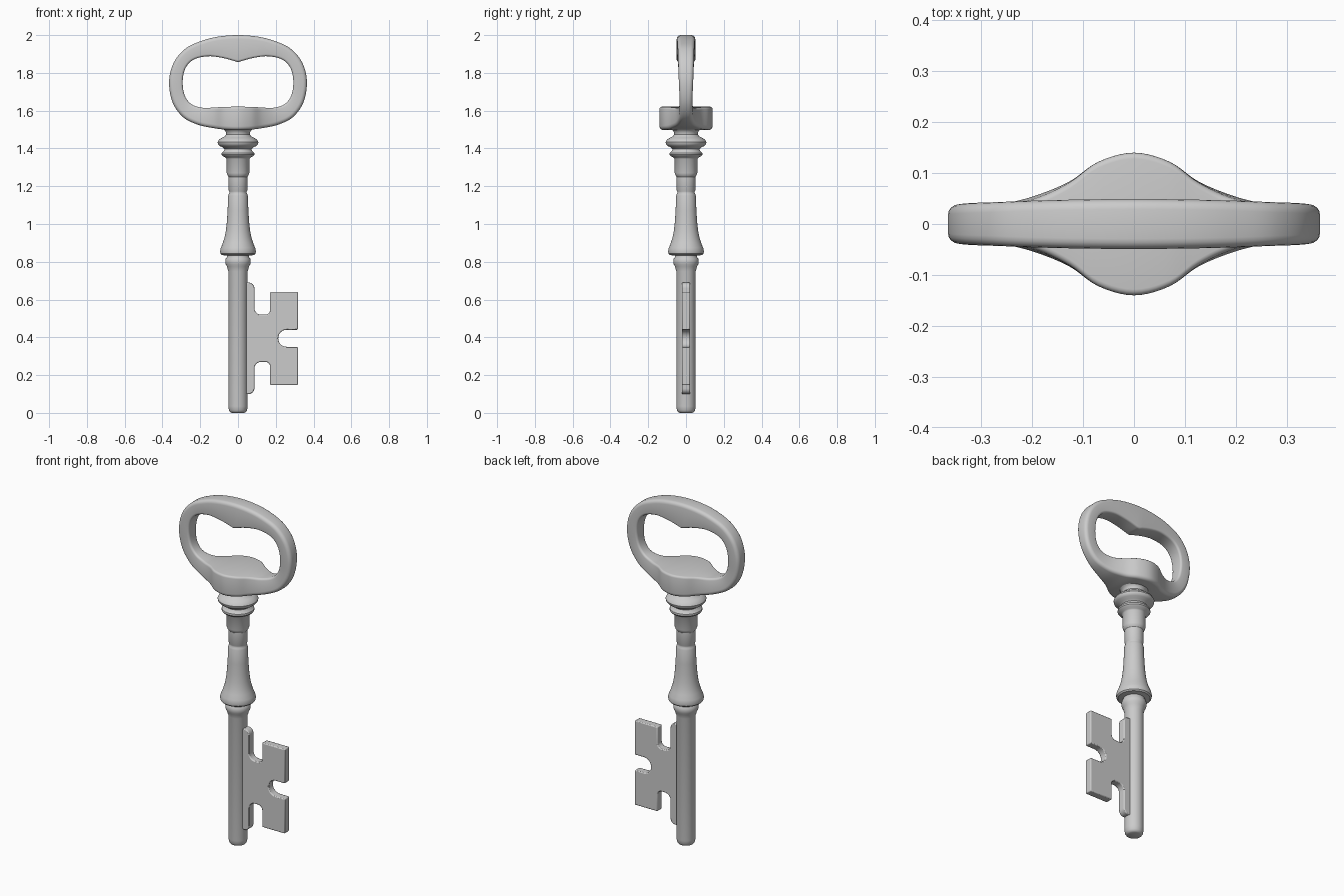
import bpy, bmesh, math
from mathutils import Vector

if "Cube" in bpy.data.objects:
    bpy.data.objects.remove(bpy.data.objects["Cube"])


def finish(bm, name, angle=35):
    bmesh.ops.recalc_face_normals(bm, faces=bm.faces)
    me = bpy.data.meshes.new(name)
    bm.to_mesh(me)
    bm.free()
    ob = bpy.data.objects.new(name, me)
    bpy.context.collection.objects.link(ob)
    bpy.ops.object.select_all(action='DESELECT')
    bpy.context.view_layer.objects.active = ob
    ob.select_set(True)
    bpy.ops.object.shade_smooth_by_angle(angle=math.radians(angle))
    return ob


def skin(bm, rings, closed):
    """Quads between successive rings of vertices."""
    n = len(rings[0])
    last = len(rings) if closed else len(rings) - 1
    for i in range(last):
        a, b = rings[i], rings[(i + 1) % len(rings)]
        for j in range(n):
            k = (j + 1) % n
            bm.faces.new((a[j], a[k], b[k], b[j]))


def lathe(name, profile, seg=48):
    bm = bmesh.new()
    rings = []
    for r, z in profile:
        rings.append([bm.verts.new((r * math.cos(2 * math.pi * j / seg),
                                    r * math.sin(2 * math.pi * j / seg), z)) for j in range(seg)])
    skin(bm, rings, False)
    bm.faces.new(rings[0])
    bm.faces.new(rings[-1])
    return finish(bm, name)


def catmull(a, b, c, d, t):
    return 0.5 * (2 * b + (c - a) * t + (2 * a - 5 * b + 4 * c - d) * t * t
                  + (3 * b - a - 3 * c + d) * t ** 3)


def fillet(points, steps=6):
    """Round each (x, z, radius) corner of an outline."""
    out = []
    for i, (x, z, r) in enumerate(points):
        p = Vector((x, z))
        if r == 0:
            out.append(p)
            continue
        u = (Vector(points[i - 1][:2]) - p).normalized() * r
        v = (Vector(points[(i + 1) % len(points)][:2]) - p).normalized() * r
        for s in range(steps + 1):
            t = s / steps * math.pi / 2
            out.append(p + u * (1 - math.sin(t)) + v * (1 - math.cos(t)))
    return out


# Turned shaft with its collars
lathe("shaft", [
    (0.034, 0), (0.042, 0.004), (0.048, 0.014), (0.051, 0.035), (0.051, 0.75),
    (0.055, 0.762), (0.058, 0.775), (0.065, 0.787), (0.067, 0.802), (0.065, 0.816),
    (0.058, 0.826), (0.058, 0.832), (0.086, 0.836), (0.093, 0.843), (0.095, 0.856),
    (0.091, 0.874), (0.080, 0.90), (0.071, 0.93), (0.064, 0.965), (0.059, 1.01),
    (0.055, 1.07), (0.052, 1.15), (0.049, 1.158), (0.046, 1.165), (0.046, 1.172),
    (0.050, 1.18), (0.050, 1.25), (0.056, 1.258), (0.060, 1.27), (0.061, 1.345),
    (0.066, 1.352), (0.080, 1.358), (0.087, 1.367), (0.086, 1.377), (0.076, 1.386),
    (0.071, 1.396), (0.080, 1.405), (0.097, 1.413), (0.106, 1.423), (0.108, 1.433),
    (0.102, 1.445), (0.086, 1.456), (0.070, 1.464), (0.063, 1.475), (0.064, 1.487),
    (0.072, 1.497), (0.080, 1.503), (0.080, 1.53)])

# Bow: half outline stations, top to bottom (outer x, outer z, inner x, inner z, half depth)
stations = [
    (0.00, 2.000, 0.00, 1.857, 0.049), (0.11, 1.991, 0.08, 1.879, 0.048),
    (0.20, 1.967, 0.16, 1.888, 0.046), (0.28, 1.927, 0.235, 1.870, 0.043),
    (0.34, 1.855, 0.278, 1.825, 0.041), (0.365, 1.755, 0.293, 1.755, 0.038),
    (0.347, 1.645, 0.282, 1.680, 0.034), (0.29, 1.565, 0.245, 1.633, 0.036),
    (0.21, 1.525, 0.185, 1.615, 0.052), (0.13, 1.508, 0.125, 1.617, 0.082),
    (0.07, 1.500, 0.07, 1.620, 0.122), (0.00, 1.497, 0.00, 1.621, 0.140)]
P = [Vector(s) for s in stations]
P = [s.to_tuple() for s in P]
mirror = lambda s: (-s[0], s[1], -s[2], s[3], s[4])
first = list(mirror(P[1]))
first[2:4] = [2 * P[0][k] - P[1][k] for k in (2, 3)]
first[3] = 2 * P[0][3] - P[1][3]          # keeps the pointed dip inside the top
Q = [tuple(first)] + P + [mirror(P[-2])]
half = []
STEPS = 5
for i in range(1, len(Q) - 2):
    for s in range(STEPS):
        half.append([catmull(*(Q[i + d][k] for d in (-1, 0, 1, 2)), s / STEPS) for k in range(5)])
half.append(list(P[-1]))
loop = half + [mirror(s) for s in reversed(half[1:-1])]
bm = bmesh.new()
rings = []
for xo, zo, xi, zi, h in loop:
    o, n = Vector((xo, 0, zo)), Vector((xi, 0, zi))
    mid, axis = (o + n) / 2, o - n
    w = axis.length / 2
    axis.normalize()
    ring = []
    # rounded rectangle section, softer on the outside edge
    for sa, sy, r, start in ((1, 1, 0.020, 0), (-1, 1, 0.012, 90), (-1, -1, 0.012, 180), (1, -1, 0.020, 270)):
        for k in range(5):
            t = math.radians(start + 90 * k / 4)
            a = sa * (w - r) + r * math.cos(t)
            y = sy * (h - r) + r * math.sin(t)
            ring.append(bm.verts.new(mid + axis * a + Vector((0, y, 0))))
    rings.append(ring)
skin(bm, rings, True)
finish(bm, "bow")

# Bit: flat notched plate
right = 0.317
outline = fillet([
    (0.0, 0.69, 0), (0.087, 0.69, 0.03), (0.087, 0.52, 0.035), (0.17, 0.52, 0.025),
    (0.17, 0.64, 0), (right, 0.64, 0), (right, 0.44, 0), (0.213, 0.44, 0.044),
    (0.213, 0.35, 0.044), (right, 0.35, 0), (right, 0.147, 0), (0.17, 0.147, 0),
    (0.17, 0.27, 0.025), (0.087, 0.27, 0.035), (0.087, 0.10, 0.03), (0.0, 0.10, 0)])
bm = bmesh.new()
front = [bm.verts.new((p.x, -0.022, p.y)) for p in outline]
back = [bm.verts.new((p.x, 0.022, p.y)) for p in outline]
skin(bm, [front, back], False)
bm.faces.new(front)
bm.faces.new(back)
bit = finish(bm, "bit", 30)
bev = bit.modifiers.new("edge", 'BEVEL')
bev.width = 0.005
bev.segments = 2
bev.limit_method = 'ANGLE'
bev.angle_limit = math.radians(50)
